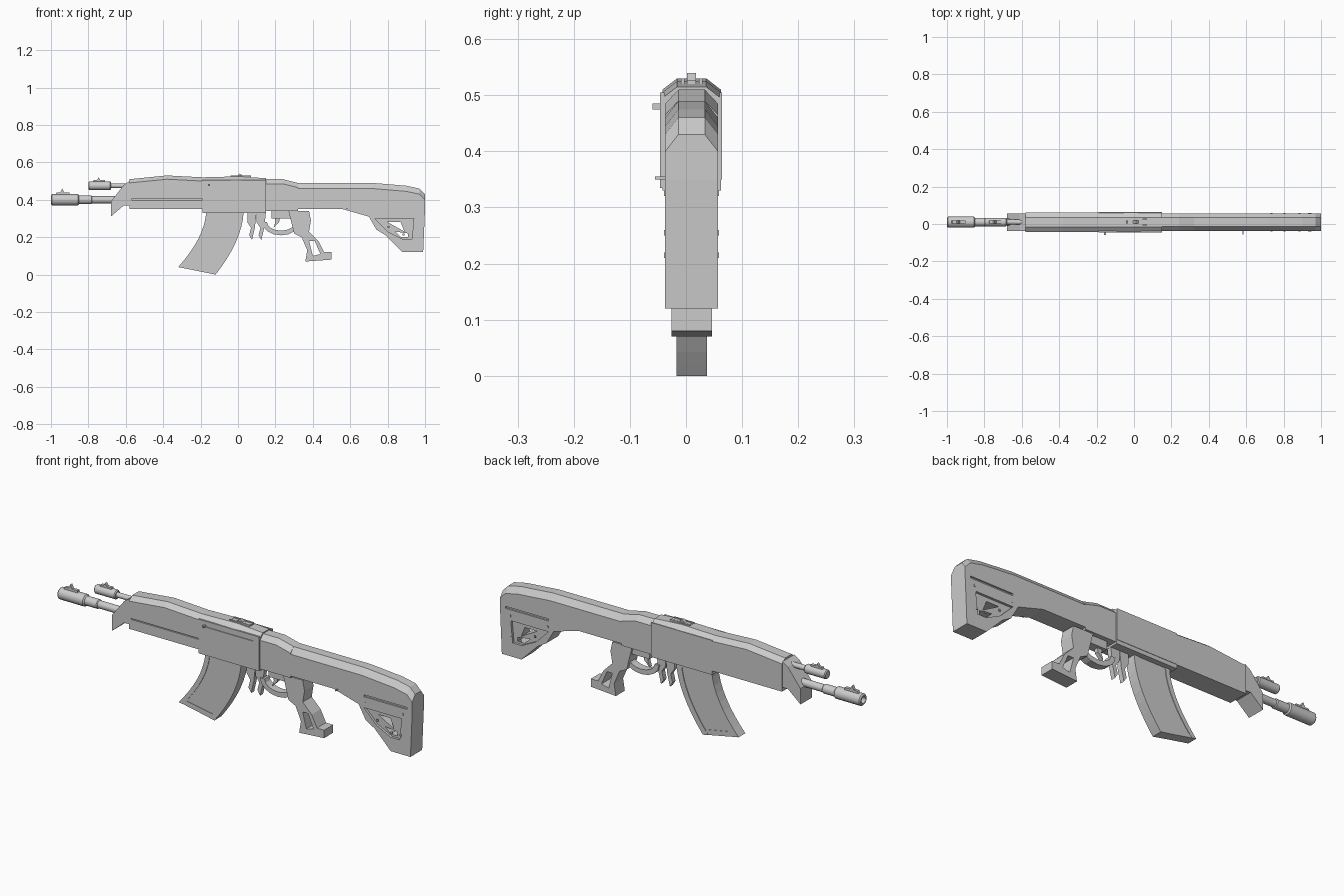
import bpy
import bmesh
import math

default_cube = bpy.data.objects.get("Cube")
if default_cube:
    bpy.data.objects.remove(default_cube, do_unlink=True)

# Shared measures
MIDDLE = 0.01
BODY_HALF = 0.052
STOCK_HALF = 0.047
BODY_LOW = 0.35
BODY_SHOULDER = 0.505
BARREL_HEIGHT = 0.4
GAS_HEIGHT = 0.475
BODY_FRONT, COVER_FRONT, COVER_REAR = -0.58, -0.19, 0.15
SIDES = (-1, 1)


def make_material(name, value):
    material = bpy.data.materials.new(name)
    material.use_nodes = True
    colour = (value, value, value, 1)
    material.diffuse_color = colour
    material.node_tree.nodes["Principled BSDF"].inputs["Base Color"].default_value = colour
    return material


grey = make_material("plain grey", 0.6)


def skin(name, rings):
    """Join equal closed rings of points into one capped solid."""
    builder = bmesh.new()
    loops = [[builder.verts.new(point) for point in ring] for ring in rings]
    for first, second in zip(loops, loops[1:]):
        for i in range(len(first)):
            builder.faces.new((first[i - 1], first[i], second[i], second[i - 1]))
    builder.faces.new(loops[0])
    builder.faces.new(loops[-1])
    bmesh.ops.recalc_face_normals(builder, faces=builder.faces)
    mesh = bpy.data.meshes.new(name)
    builder.to_mesh(mesh)
    builder.free()
    mesh.materials.append(grey)
    part = bpy.data.objects.new(name, mesh)
    bpy.context.collection.objects.link(part)
    return part


def plate(name, outline, half, middle=MIDDLE):
    """Side profile of (x, z) points extruded through the depth."""
    return skin(name, [[(x, middle + side * half, z) for x, z in outline] for side in SIDES])


def box(name, left, right, low, high, half, middle=MIDDLE):
    return plate(name, [(left, low), (right, low), (right, high), (left, high)], half, middle)


def roofed(name, half, low, drop, ridge):
    """Body with a sloping roof that follows (x, height) ridge points."""
    roof = half / 2
    rings = []
    for x, top in ridge:
        shoulder = top - drop
        section = [(-half, low), (half, low), (half, shoulder), (roof, top), (-roof, top), (-half, shoulder)]
        rings.append([(x, MIDDLE + y, z) for y, z in section])
    return skin(name, rings)


def tube(name, height, start, end, radius, sides=16):
    """Round bar along x with small chamfers at both ends."""
    chamfer = radius / 5
    steps = [(start, radius - chamfer), (start + chamfer, radius), (end - chamfer, radius), (end, radius - chamfer)]
    angles = [math.tau * i / sides for i in range(sides)]
    part = skin(name, [[(x, MIDDLE + r * math.cos(a), height + r * math.sin(a)) for a in angles] for x, r in steps])
    bpy.ops.object.select_all(action="DESELECT")
    part.select_set(True)
    bpy.context.view_layer.objects.active = part
    bpy.ops.object.shade_smooth_by_angle(angle=math.radians(30))
    return part


def sight(name, start, end, base, rise):
    """Low ramped block with a peaked post in its middle."""
    centre, step = (start + end) / 2, (end - start) / 8
    outline = [(start, base), (start + step, base + rise / 2), (centre - step, base + rise / 2),
               (centre, base + rise), (centre + step, base + rise / 2), (end, base + rise / 2), (end, base)]
    return plate(name, outline, 0.008)


def cut(part, cutter):
    cutter.hide_render = True
    cutter.hide_set(True)
    modifier = part.modifiers.new("cut", "BOOLEAN")
    modifier.operation = "DIFFERENCE"
    modifier.solver = "EXACT"
    modifier.object = cutter


# Barrel, hollow muzzle, gas tube and their sights
tube("barrel", BARREL_HEIGHT, -0.8, BODY_FRONT, 0.019)
tube("barrel_collar", BARREL_HEIGHT, -0.86, -0.78, 0.023)
muzzle = tube("muzzle", BARREL_HEIGHT, -1, -0.85, 0.03)
cut(muzzle, tube("muzzle_bore_cutter", BARREL_HEIGHT, -1.1, -0.95, 0.016))
sight("muzzle_sight", -0.98, -0.9, 0.42, 0.04)
tube("gas_tube", GAS_HEIGHT, -0.7, BODY_FRONT, 0.013)
tube("gas_tube_sleeve", GAS_HEIGHT, -0.8, -0.68, 0.023)
sight("gas_tube_sight", -0.78, -0.71, 0.49, 0.03)

# Fore end and its slanted front
plate("front_hood", [(BODY_FRONT, 0.5), (-0.61, 0.48), (-0.68, 0.39), (-0.68, 0.31), (-0.61, 0.37),
                     (BODY_FRONT, 0.37)], STOCK_HALF)
handguard = roofed("handguard", BODY_HALF, BODY_LOW, 0.02,
                   [(BODY_FRONT, 0.51), (-0.38, 0.53), (COVER_FRONT, 0.52)])
cut(handguard, box("handguard_seam_cutter", BODY_FRONT + 0.01, COVER_FRONT, BARREL_HEIGHT,
                   BARREL_HEIGHT + 0.005, 0.01, MIDDLE - BODY_HALF))

# Receiver with thin covers on both sides
roofed("receiver", BODY_HALF, 0.33, 0.02, [(COVER_FRONT, 0.52), (0, 0.525), (COVER_REAR, 0.515)])
roofed("receiver_hump", STOCK_HALF, 0.34, 0.025, [(COVER_REAR, 0.51), (0.24, 0.51), (0.32, 0.49)])
cover = box("side_cover", COVER_FRONT, COVER_REAR, 0.335, BODY_SHOULDER, 0.004, MIDDLE - BODY_HALF)
cut(cover, box("cover_slot_cutter", -0.16, 0.12, GAS_HEIGHT, GAS_HEIGHT + 0.01, 0.02, MIDDLE - BODY_HALF))
box("back_cover", COVER_FRONT, COVER_REAR, BODY_LOW, BODY_SHOULDER, 0.002, MIDDLE + BODY_HALF)
box("charging_handle", -0.16, -0.15, GAS_HEIGHT, GAS_HEIGHT + 0.01, 0.01, -0.05)
box("receiver_base", 0.18, 0.32, 0.3, BODY_LOW, 0.024)
sight("rear_sight", -0.05, 0.07, 0.515, 0.025)
for side in SIDES:
    box("rear_sight_rail", -0.04, 0.07, 0.51, 0.53, 0.003, MIDDLE + side * 0.016)

# Stock: upper beam, lower frame with sunk panels and through holes
upper_stock = roofed("upper_stock", STOCK_HALF, BODY_LOW, 0.03,
                     [(0.3, 0.49), (0.72, 0.49), (0.9, 0.475), (0.97, 0.46), (1, 0.43)])
lower_stock = plate("lower_stock", [(0.56, BODY_LOW), (0.7, 0.31), (0.74, 0.24), (0.79, 0.21),
                                    (0.88, 0.12), (0.99, 0.12), (1, BODY_LOW)], STOCK_HALF)
for side in SIDES:
    face = MIDDLE + side * STOCK_HALF
    panel = [(0.73, 0.3), (0.94, 0.3), (0.93, 0.19), (0.88, 0.19), (0.8, 0.23)]
    cut(lower_stock, plate("stock_panel_cutter", panel, 0.012, face))
    cut(upper_stock, box("stock_groove_cutter", panel[0][0], 0.97, 0.355, 0.365, 0.008, face))
    for x, z in panel:
        box("stock_pin", x, x + 0.01, z + 0.02, z + 0.03, 0.002, face)
cut(lower_stock, plate("stock_hole_cutter", [(0.8, 0.28), (0.87, 0.28), (0.89, 0.23)], 0.1))
cut(lower_stock, plate("lower_hole_cutter", [(0.84, 0.23), (0.91, 0.22), (0.91, 0.2), (0.87, 0.2)], 0.1))
box("sling_pin", 0.58, 0.585, BODY_LOW, BODY_LOW + 0.005, 0.01, -0.045)


# Curved magazine with raised ribs along its edges and foot
def magazine_point(across, down):
    x = -0.17 + across / 5 - 0.15 * down ** 1.8
    return x, 0.34 - down * (0.3 + across / 25)


def magazine_strip(name, half, near=0, far=1, top=0, steps=8):
    levels = [top + (1 - top) * i / steps for i in range(steps + 1)]
    outline = [magazine_point(near, level) for level in levels]
    outline += [magazine_point(far, level) for level in reversed(levels)]
    plate(name, outline, half)


magazine_strip("magazine", 0.024)
magazine_strip("magazine_front_rib", 0.027, far=0.12)
magazine_strip("magazine_rear_rib", 0.027, near=0.85)
magazine_strip("magazine_foot", 0.026, top=0.93)

# Pointed catch fins, trigger and curved guard
for name, x in [("front_fin", 0.05), ("rear_fin", 0.1)]:
    outline = [(0, 0.34), (0.05, 0.34), (0.04, 0.25), (0.025, 0.185), (0.01, 0.21), (0.02, 0.25), (0, 0.28)]
    plate(name, [(x + step, z) for step, z in outline], 0.012)
plate("trigger", [(0.19, 0.34), (0.23, 0.34), (0.22, 0.28), (0.19, 0.25), (0.2, 0.28)], 0.01)


def guard_arc(inset, steps=8):
    angles = [math.pi * i / steps for i in range(steps + 1)]
    return [(0.23 - (0.1 - inset) * math.cos(a), 0.28 - (0.07 - inset) * math.sin(a)) for a in angles]


plate("trigger_guard", guard_arc(0) + guard_arc(0.025)[::-1], 0.02)

# Open frame grip
grip = plate("grip", [(0.27, 0.34), (0.38, 0.34), (0.39, 0.29), (0.38, 0.23), (0.43, 0.18), (0.46, 0.12),
                      (0.5, 0.12), (0.5, 0.08), (0.36, 0.07), (0.37, 0.13), (0.34, 0.2), (0.3, 0.22)], 0.036)
cut(grip, plate("grip_hole_cutter", [(0.38, 0.18), (0.41, 0.18), (0.44, 0.11), (0.4, 0.1)], 0.1))
